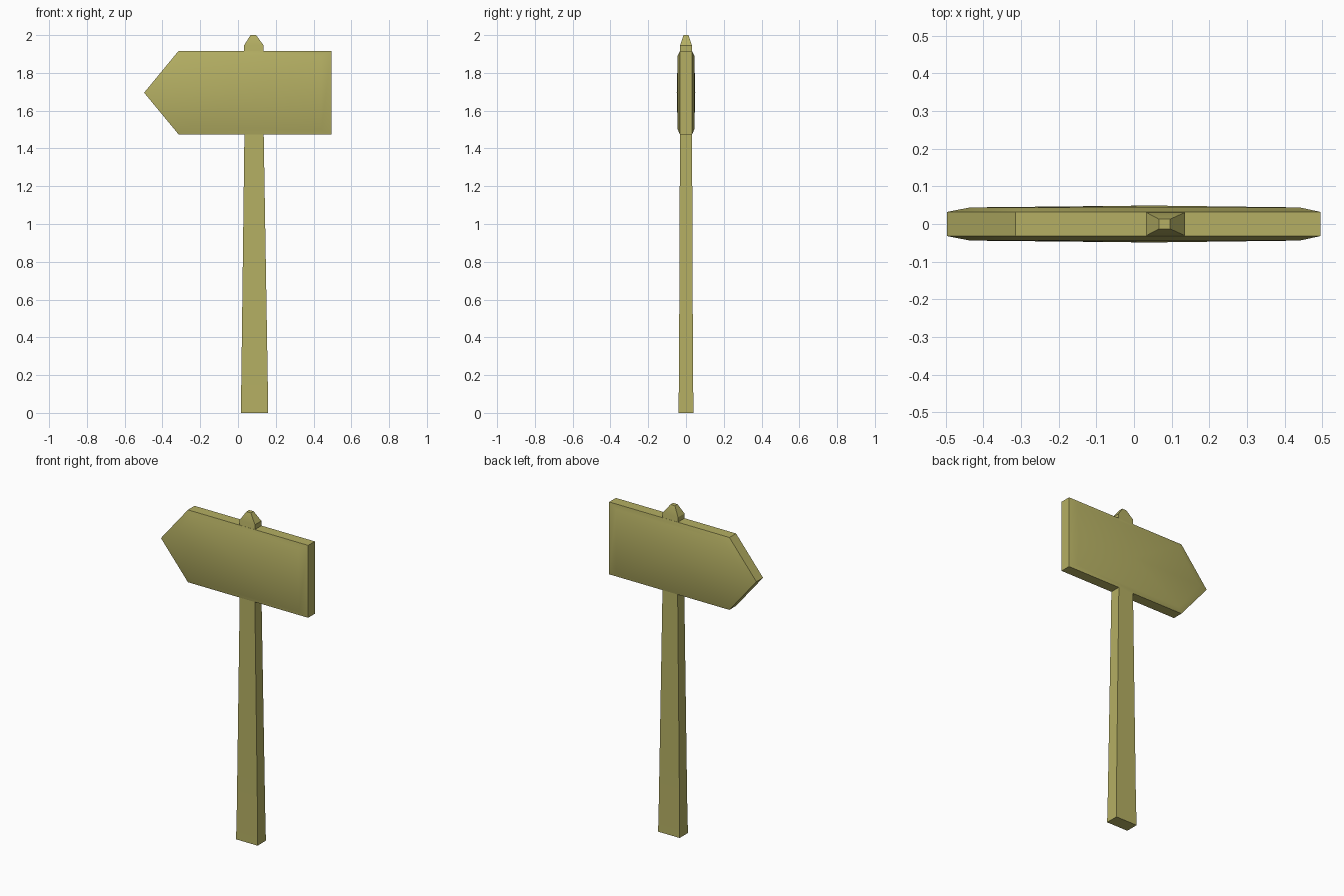
import bpy, bmesh, math

cube = bpy.data.objects.get("Cube")
if cube:
    bpy.data.objects.remove(cube, do_unlink=True)

# Olive wood, used for every part
wood = bpy.data.materials.new("olive_wood")
wood.use_nodes = True
colour = (0.46, 0.43, 0.125, 1)
wood.diffuse_color = colour
bsdf = next(n for n in wood.node_tree.nodes if n.type == 'BSDF_PRINCIPLED')
bsdf.inputs["Base Color"].default_value = colour


def loft(name, rings, poke_caps=0.0):
    """Skin a stack of equal-sized rings and cap both ends."""
    bm = bmesh.new()
    loops = [[bm.verts.new(p) for p in ring] for ring in rings]
    n = len(loops[0])
    for a, b in zip(loops, loops[1:]):
        for i in range(n):
            j = (i + 1) % n
            bm.faces.new((a[i], a[j], b[j], b[i]))
    caps = [bm.faces.new(loops[0][::-1]), bm.faces.new(loops[-1])]
    bmesh.ops.recalc_face_normals(bm, faces=bm.faces)
    if poke_caps:
        bmesh.ops.poke(bm, faces=caps, offset=poke_caps)
    mesh = bpy.data.meshes.new(name)
    bm.to_mesh(mesh)
    bm.free()
    mesh.materials.append(wood)
    ob = bpy.data.objects.new(name, mesh)
    bpy.context.collection.objects.link(ob)
    bpy.ops.object.select_all(action='DESELECT')
    ob.select_set(True)
    bpy.context.view_layer.objects.active = ob
    bpy.ops.object.shade_smooth_by_angle(angle=math.radians(30))
    return ob


# Post: tapering rectangle with a small blunt point, as (z, x min, x max, half depth)
sections = [(0, 0.015, 0.16, 0.04), (0.2, 0.018, 0.157, 0.037),
            (1.48, 0.034, 0.136, 0.032), (1.945, 0.032, 0.136, 0.031),
            (2.0, 0.066, 0.096, 0.013)]
loft("post", [[(a, -d, z), (b, -d, z), (b, d, z), (a, d, z)]
              for z, a, b, d in sections])


# Arrow board: thick outline with shallow bevelled, slightly domed faces
def arrow(y, tip, shoulder, end, low, high):
    return [(tip, y, 1.695), (shoulder, y, low), (end, y, low),
            (end, y, high), (shoulder, y, high)]


outer = (-0.497, -0.315, 0.495, 1.475, 1.916)
inner = (-0.435, -0.285, 0.44, 1.5, 1.891)
loft("arrow_board", [arrow(-0.044, *inner), arrow(-0.032, *outer),
                     arrow(0.032, *outer), arrow(0.044, *inner)], poke_caps=0.005)
